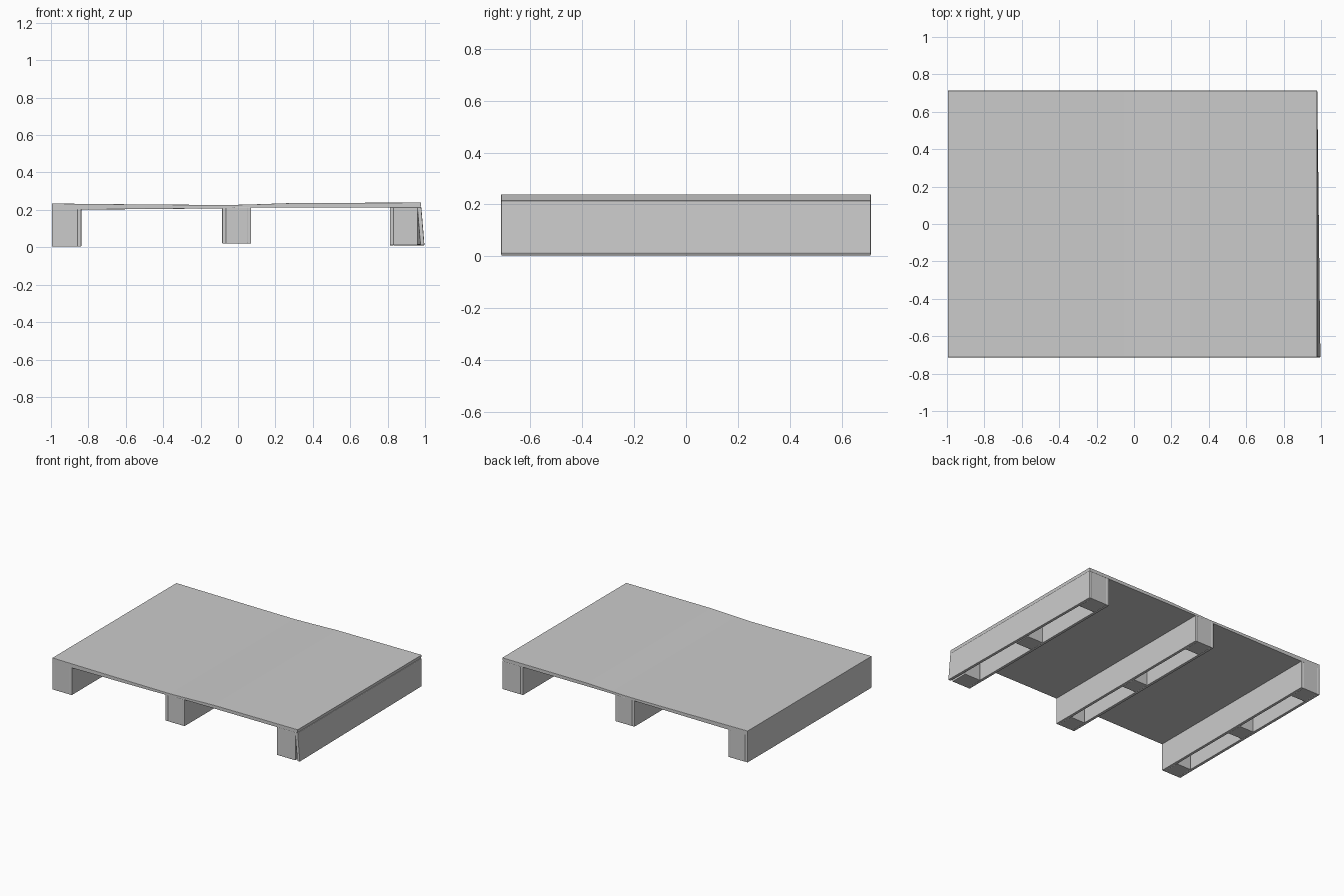
import bpy, bmesh

if "Cube" in bpy.data.objects:
    bpy.data.objects.remove(bpy.data.objects["Cube"])

Y = 0.713  # half depth of the pallet


def mesh_object(name, bm, bevel=0.004):
    bmesh.ops.recalc_face_normals(bm, faces=bm.faces)
    me = bpy.data.meshes.new(name)
    bm.to_mesh(me)
    bm.free()
    ob = bpy.data.objects.new(name, me)
    bpy.context.collection.objects.link(ob)
    if bevel:
        mod = ob.modifiers.new("worn_edges", 'BEVEL')
        mod.width = bevel
        mod.segments = 2
    return ob


def extrude_y(name, profile, y0, y1, bevel=0.004):
    """Extrude an x-z outline along y."""
    bm = bmesh.new()
    face = bm.faces.new([bm.verts.new((x, y0, z)) for x, z in profile])
    new = bmesh.ops.extrude_face_region(bm, geom=[face])["geom"]
    verts = [v for v in new if isinstance(v, bmesh.types.BMVert)]
    bmesh.ops.translate(bm, verts=verts, vec=(0, y1 - y0, 0))
    return mesh_object(name, bm, bevel)


def box(name, x0, x1, y0, y1, z0, z1, bevel=0.004):
    return extrude_y(name, [(x0, z0), (x1, z0), (x1, z1), (x0, z1)], y0, y1, bevel)


# Thin, slightly sagging deck sheet
top = [(-0.995, 0.234), (-0.5, 0.229), (-0.05, 0.226), (0.1, 0.230),
       (0.3, 0.237), (0.98, 0.239)]
under = [(0.975, 0.213), (0.3, 0.213), (0.06, 0.212), (-0.08, 0.208),
         (-0.5, 0.204), (-0.995, 0.201)]
extrude_y("deck", top + under, -Y, Y, 0.002)

# Runners: two upright boards with spacer blocks between, open underneath
T = 0.022
for side, x0, x1, z0 in (("left", -0.995, -0.838, 0.003),
                         ("middle", -0.085, 0.07, 0.02),
                         ("right", 0.812, 0.98, 0.010)):
    box(side + "_runner_board_a", x0, x0 + T, -Y, Y, z0, 0.215)
    outer = box(side + "_runner_board_b", x1 - T, x1, -Y, Y, z0, 0.215)
    if side == "right":
        # outer board splays at its lower front corner
        for v in outer.data.vertices:
            if v.co.y < 0 and v.co.z < 0.1:
                v.co.x += 0.017
    for pos, y0, y1 in (("front", -Y, -Y + 0.13), ("centre", -0.06, 0.06),
                        ("back", Y - 0.13, Y)):
        box(f"{side}_{pos}_block", x0 + T - 0.003, x1 - T + 0.003,
            y0, y1, z0, 0.215)
